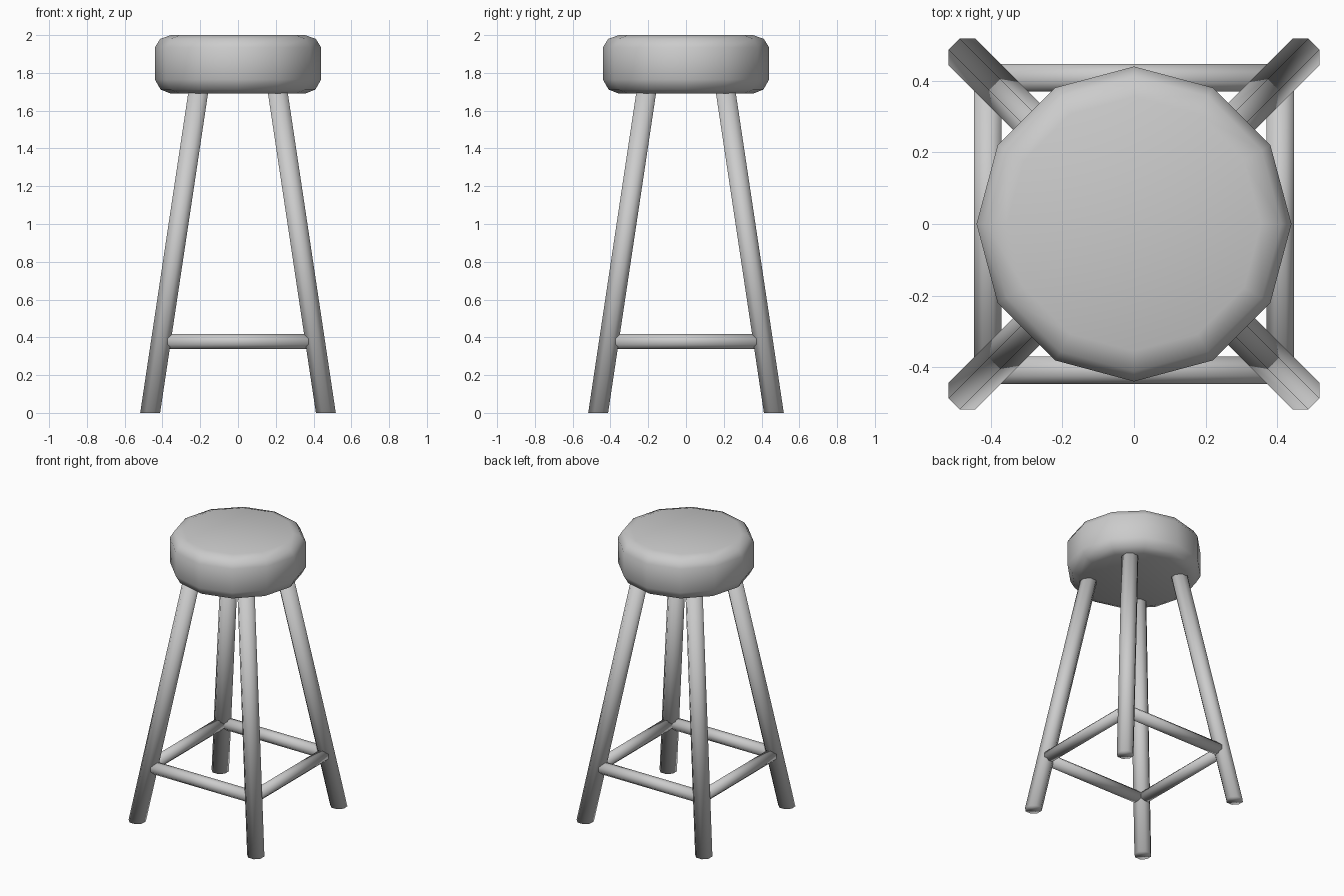
import bpy, bmesh, math
from mathutils import Vector

if "Cube" in bpy.data.objects:
    bpy.data.objects.remove(bpy.data.objects["Cube"])


def loft(name, rings, cap_start=True, cap_end=True):
    """Skin a list of equally sized vertex rings into one object."""
    bm = bmesh.new()
    loops = [[bm.verts.new(p) for p in ring] for ring in rings]
    n = len(loops[0])
    for a, b in zip(loops, loops[1:]):
        for i in range(n):
            j = (i + 1) % n
            bm.faces.new((a[i], a[j], b[j], b[i]))
    if cap_start:
        bm.faces.new(loops[0][::-1])
    if cap_end:
        bm.faces.new(loops[-1])
    bmesh.ops.recalc_face_normals(bm, faces=bm.faces)
    for f in bm.faces:
        f.smooth = True
    mesh = bpy.data.meshes.new(name)
    bm.to_mesh(mesh)
    bm.free()
    obj = bpy.data.objects.new(name, mesh)
    bpy.context.collection.objects.link(obj)
    return obj


def ring(center, u, v, radius, sides, phase=0.0):
    angles = [phase + math.tau * i / sides for i in range(sides)]
    return [center + radius * (math.cos(a) * u + math.sin(a) * v) for a in angles]


X, Y, Z = Vector((1, 0, 0)), Vector((0, 1, 0)), Vector((0, 0, 1))

# Twelve-sided cushion seat with rounded rims
profile = [(0.355, 1.69), (0.41, 1.712), (0.44, 1.765),
           (0.44, 1.935), (0.412, 1.98), (0.355, 2.0)]
loft("seat", [ring(Z * z, X, Y, r, 12) for r, z in profile])

# Four splayed legs, cut level with the floor
FOOT, TOP, TOP_Z = 0.465, 0.21, 1.70
corners = {"front_left": (-1, -1), "front_right": (1, -1),
           "back_right": (1, 1), "back_left": (-1, 1)}
for label, (sx, sy) in corners.items():
    foot = Vector((sx * FOOT, sy * FOOT, 0))
    top = Vector((sx * TOP, sy * TOP, TOP_Z))
    loft(label + "_leg", [ring(p, X, Y, 0.057, 8, math.pi / 8) for p in (foot, top)])

# Four stretchers joining the legs
RAIL_Z = 0.378
reach = FOOT + (TOP - FOOT) * RAIL_Z / TOP_Z
for label, along, out in (("front", X, -Y), ("back", X, Y),
                          ("left", Y, -X), ("right", Y, X)):
    mid = out * reach + Z * RAIL_Z
    loft(label + "_stretcher",
         [ring(mid + along * s * reach, out, Z, 0.042, 8, math.pi / 8) for s in (-1, 1)])
